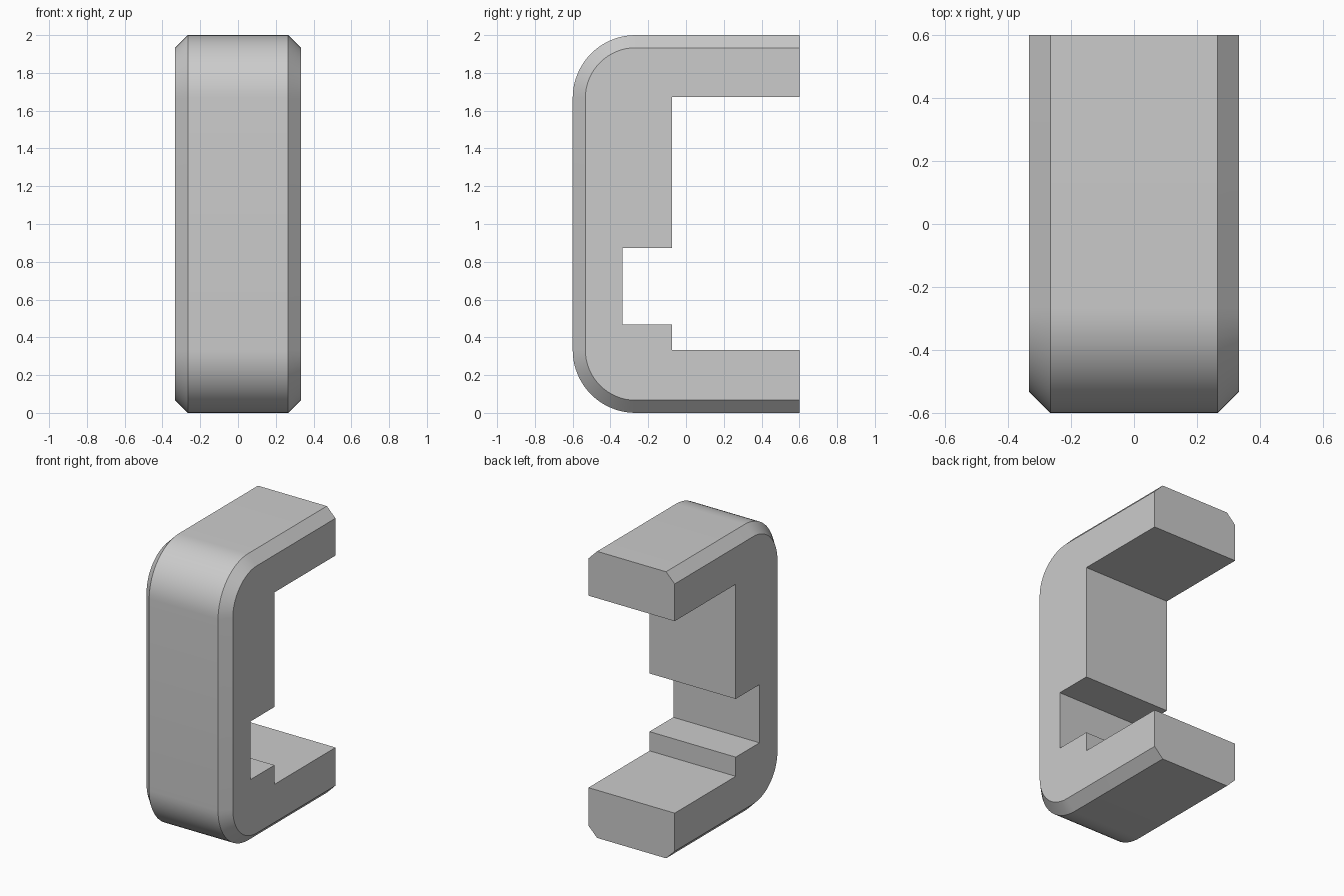
import bpy, bmesh, math

cube = bpy.data.objects.get("Cube")
if cube:
    bpy.data.objects.remove(cube, do_unlink=True)

# Main dimensions
HALF_WIDTH, CHAMFER, RADIUS = 0.333, 0.067, 0.333
FRONT, BACK, HEIGHT = -0.6, 0.6, 2.0
STEPS = 16

grey = bpy.data.materials.new("light_grey")
grey.use_nodes = True
colour = (0.6, 0.6, 0.6, 1)
grey.diffuse_color = colour
grey.node_tree.nodes["Principled BSDF"].inputs["Base Color"].default_value = colour


def clip_profile(inset):
    """Side outline (y, z): stepped inner opening, rounded outer spine."""
    points = [(BACK, HEIGHT - inset)]
    for z, start in ((HEIGHT - RADIUS, 90), (RADIUS, 180)):
        for i in range(STEPS + 1):
            a = math.radians(start + 90 * i / STEPS)
            r = RADIUS - inset
            points.append((FRONT + RADIUS + r * math.cos(a), z + r * math.sin(a)))
    points += [(BACK, inset), (BACK, 0.333), (-0.073, 0.333), (-0.073, 0.467),
               (-0.335, 0.467), (-0.335, 0.873), (-0.073, 0.873),
               (-0.073, 1.673), (BACK, 1.673)]
    return points


# Loft the outline across the width, inset at both sides for the chamfer
bm = bmesh.new()
sections = [(-HALF_WIDTH, CHAMFER), (CHAMFER - HALF_WIDTH, 0),
            (HALF_WIDTH - CHAMFER, 0), (HALF_WIDTH, CHAMFER)]
rings = [[bm.verts.new((x, y, z)) for y, z in clip_profile(inset)]
         for x, inset in sections]
for a, b in zip(rings, rings[1:]):
    for i in range(len(a)):
        j = (i + 1) % len(a)
        bm.faces.new((a[i], a[j], b[j], b[i]))
bm.faces.new(rings[0])
bm.faces.new(rings[-1])
bmesh.ops.recalc_face_normals(bm, faces=bm.faces)

# Merge the flat strips of the inner walls and end faces
bmesh.ops.dissolve_limit(bm, angle_limit=math.radians(1),
                         verts=bm.verts, edges=bm.edges)
mesh = bpy.data.meshes.new("clip_body")
bm.to_mesh(mesh)
bm.free()
mesh.materials.append(grey)

body = bpy.data.objects.new("clip_body", mesh)
bpy.context.collection.objects.link(body)
bpy.ops.object.select_all(action="DESELECT")
body.select_set(True)
bpy.context.view_layer.objects.active = body
bpy.ops.object.shade_smooth_by_angle(angle=math.radians(30))
